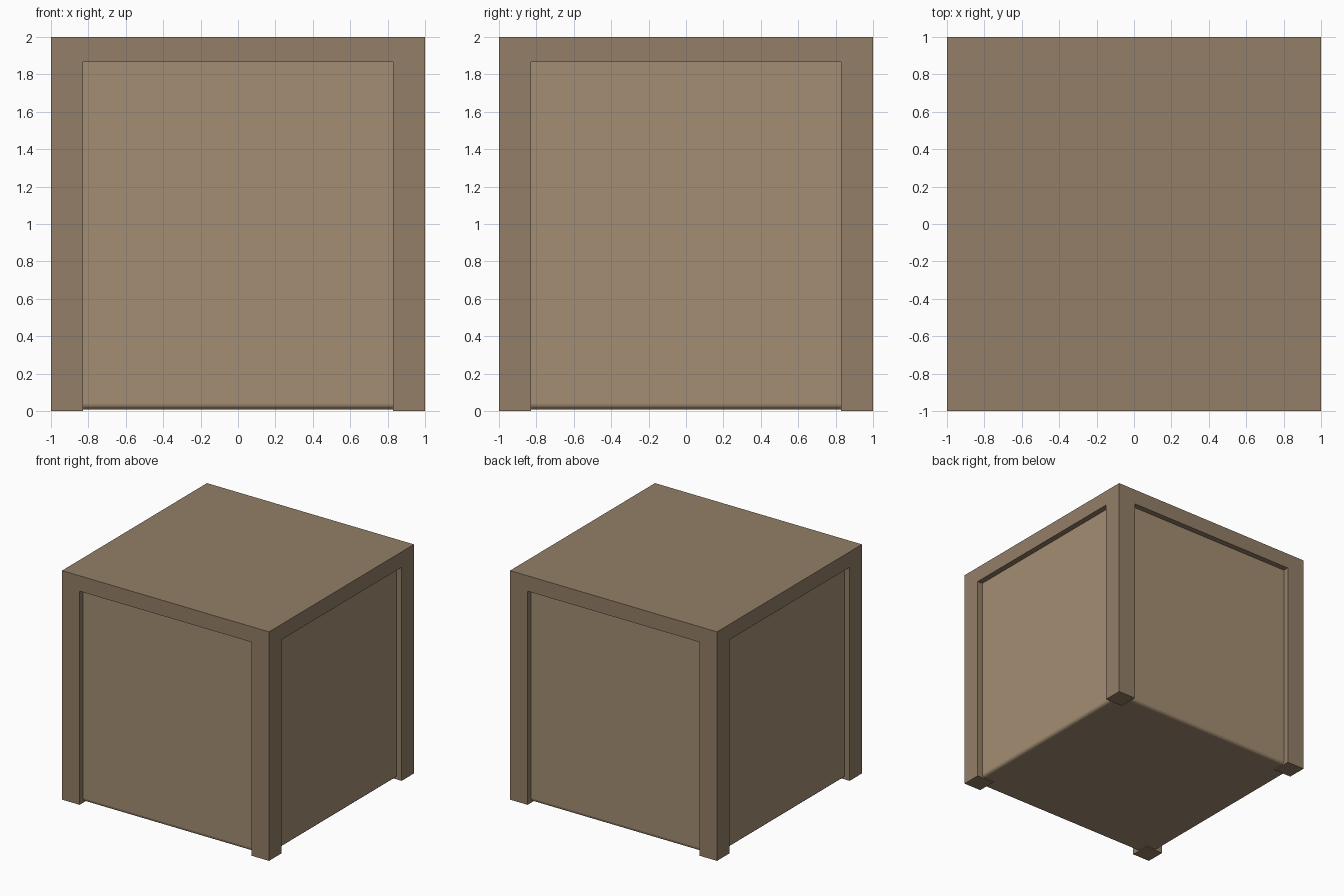
import bpy

if "Cube" in bpy.data.objects:
    bpy.data.objects.remove(bpy.data.objects["Cube"])


def material(name, color):
    m = bpy.data.materials.new(name)
    m.diffuse_color = (*color, 1)
    m.use_nodes = True
    m.node_tree.nodes["Principled BSDF"].inputs["Base Color"].default_value = m.diffuse_color
    return m


def box(name, lo, hi, mat):
    bpy.ops.mesh.primitive_cube_add(size=1, location=[(a + b) / 2 for a, b in zip(lo, hi)])
    ob = bpy.context.object
    ob.name = name
    ob.scale = [b - a for a, b in zip(lo, hi)]
    bpy.ops.object.transform_apply(location=False, rotation=False, scale=True)
    ob.data.materials.append(mat)
    return ob


frame_mat = material("frame_wood", (0.29, 0.21, 0.135))
panel_mat = material("panel_wood", (0.37, 0.27, 0.17))

OPEN, TOP, IN = 0.83, 1.865, 0.95  # opening half width, opening height, panel plane

# Recessed body with softly rounded edges
body = box("panel_body", (-IN, -IN, 0.008), (IN, IN, 1.95), panel_mat)
bevel = body.modifiers.new("rounded_edges", "BEVEL")
bevel.width = 0.03
bevel.segments = 3

# Thick lid over the whole crate
box("lid", (-1, -1, TOP), (1, 1, 2), frame_mat)

# Four corner posts
for sx, xname in ((-1, "left"), (1, "right")):
    for sy, yname in ((-1, "front"), (1, "back")):
        xs, ys = sorted((sx, sx * OPEN)), sorted((sy, sy * OPEN))
        box(f"{yname}_{xname}_post", (xs[0], ys[0], 0), (xs[1], ys[1], TOP), frame_mat)
